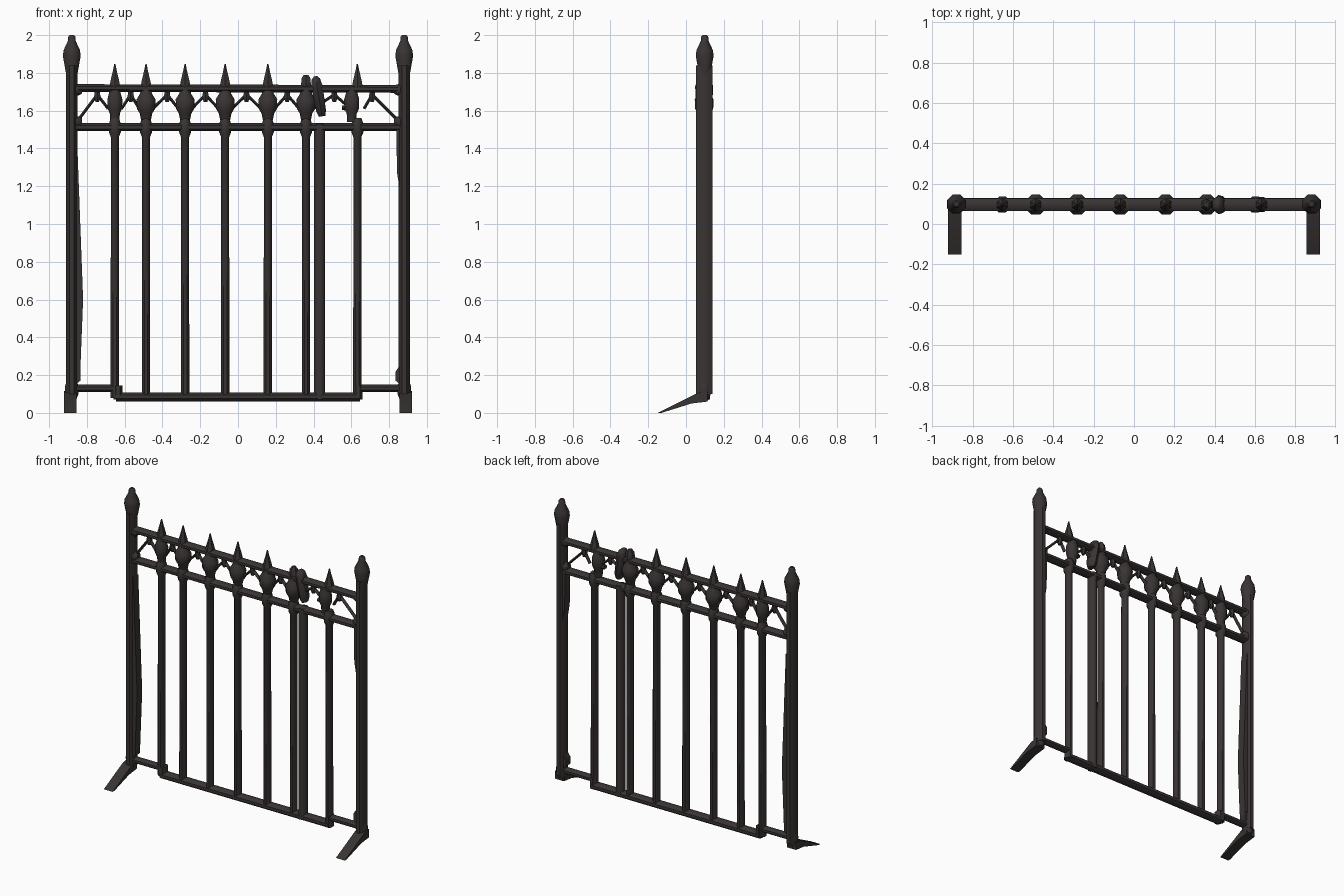
import bpy, math
from mathutils import Vector

cube = bpy.data.objects.get("Cube")
if cube:
    bpy.data.objects.remove(cube)

Y = 0.096  # plane of the fence

iron = bpy.data.materials.new("dark iron")
iron.use_nodes = True
COLOUR = (0.042, 0.034, 0.034, 1)
iron.diffuse_color = COLOUR
bsdf = iron.node_tree.nodes["Principled BSDF"]
bsdf.inputs["Base Color"].default_value = COLOUR
bsdf.inputs["Roughness"].default_value = 0.8


def make(name, verts, faces):
    mesh = bpy.data.meshes.new(name)
    mesh.from_pydata(verts, [], faces)
    mesh.materials.append(iron)
    obj = bpy.data.objects.new(name, mesh)
    bpy.context.collection.objects.link(obj)
    bpy.ops.object.select_all(action='DESELECT')
    obj.select_set(True)
    bpy.context.view_layer.objects.active = obj
    bpy.ops.object.shade_smooth_by_angle(angle=math.radians(50))
    return obj


def lathe(name, base, axis, profile, sides=8, depth=1.0):
    """Rings of (distance along axis, radius); depth scales the radius in y."""
    axis = Vector(axis).normalized()
    side = Vector((0, 1, 0))
    across = side.cross(axis)
    verts, faces = [], []
    for d, r in profile:
        for k in range(sides):
            a = math.tau * (k + 0.5) / sides
            verts.append(Vector(base) + axis * d + across * r * math.cos(a)
                         + side * r * depth * math.sin(a))
    for i in range(len(profile) - 1):
        for k in range(sides):
            n = (k + 1) % sides
            faces.append((i * sides + k, i * sides + n,
                          (i + 1) * sides + n, (i + 1) * sides + k))
    faces.append(tuple(reversed(range(sides))))
    last = (len(profile) - 1) * sides
    faces.append(tuple(range(last, last + sides)))
    return make(name, verts, faces)


def rod(name, a, b, radius, depth=1.0, sides=8):
    """Straight rod between two (x, z) points in the fence plane."""
    a, b = Vector((a[0], Y, a[1])), Vector((b[0], Y, b[1]))
    return lathe(name, a, b - a, [(0, radius), ((b - a).length, radius)], sides, depth)


def prism(name, outline, half, x=None):
    """Extrude (x, z) in y, or (y, z) in x when x is given."""
    n = len(outline)
    if x is None:
        verts = [(p, Y + s * half, z) for s in (-1, 1) for p, z in outline]
    else:
        verts = [(x + s * half, p, z) for s in (1, -1) for p, z in outline]
    faces = [tuple(range(n)), tuple(reversed(range(n, 2 * n)))]
    faces += [(k, k + n, (k + 1) % n + n, (k + 1) % n) for k in range(n)]
    return make(name, verts, faces)


# Posts with finials, collars, feet and gussets
for side, label in ((-1, "right"), (1, "left")):
    x = side * 0.88
    lathe(label + "_post", (x, Y, 0), (0, 0, 1),
          [(0.1, 0.033), (1.84, 0.033)], depth=1.45)
    lathe(label + "_finial", (x, Y + 0.003, 0), (0, 0, 1),
          [(1.78, 0.03), (1.89, 0.051), (1.92, 0.047), (1.97, 0.022),
           (1.99, 0.021), (2.0, 0.013)])
    lathe(label + "_collar", (x, Y, 0), (0, 0, 1),
          [(0.07, 0.026), (0.1, 0.038), (0.14, 0.039), (0.16, 0.032)])
    prism(label + "_foot", [(-0.15, 0), (-0.13, 0), (0.03, 0.05), (0.115, 0.06),
                            (0.115, 0.115), (0.06, 0.105)], 0.034, side * 0.888)
    prism(label + "_lower_gusset",
          [(side * p, z) for p, z in ((0.87, 0.14), (0.835, 0.17),
                                      (0.835, 0.22), (0.87, 0.27))][::-side], 0.025)
    for z in (1.71, 1.54):
        lathe(label + "_rail_socket", (side * 0.86, Y, z), (-side, 0, 0),
              [(0, 0.036), (0.022, 0.03), (0.035, 0.02)])
    # Short raised piece of the bottom rail
    rod(label + "_bottom_rail_end", (side * 0.9, 0.13), (side * 0.63, 0.13), 0.021, 1.3)
    rod(label + "_bottom_rail_step", (side * 0.635, 0.07), (side * 0.635, 0.145), 0.025, 1.3)

# Uneven fins on the inner faces of the posts
prism("right_post_fin", [(-0.87, 0.2), (-0.835, 0.22), (-0.82, 0.6),
                         (-0.85, 1.4), (-0.87, 1.4)], 0.028)
prism("left_post_fin", [(0.87, 1.1), (0.87, 1.56), (0.838, 1.5), (0.842, 1.27)], 0.028)

# Long rails
rod("upper_rail", (-0.87, 1.72), (0.87, 1.715), 0.022, 1.5)
rod("middle_rail", (-0.87, 1.513), (0.87, 1.513), 0.023, 1.5)
rod("bottom_rail", (-0.645, 0.085), (0.645, 0.085), 0.026, 1.3)

# Upright bars with ball ornaments and spear points
BARS = [-0.652, -0.487, -0.28, -0.068, 0.158, 0.36, 0.632]
for x in BARS:
    short = x == 0.36
    lathe("bar", (x, Y, 0), (0, 0, 1),
          [(0.08, 0.024), (1.46, 0.023), (1.485, 0.034), (1.53, 0.034), (1.56, 0.024)],
          depth=1.2)
    ball_x = x - 0.03 if x == 0.632 else x
    size = 0.8 if x in (-0.652, 0.632) else 1.0
    lathe("ball", (ball_x, Y, 0), (0, 0, 1),
          [(1.54, 0.026), (1.585, 0.036 * size), (1.61, 0.052 * size),
           (1.66, 0.054 * size), (1.69, 0.034), (1.71, 0.03)])
    tip = [(1.73, 0.03), (1.77, 0.028), (1.79, 0.014)] if short else \
          [(1.72, 0.034), (1.76, 0.026), (1.81, 0.012), (1.846, 0.004)]
    lathe("spear_point", (x, Y, 0), (0, 0, 1), tip, 6)

# Thicker latch bar with its leaning leaf
lathe("latch_bar", (0.432, Y, 0), (0, 0, 1), [(0.07, 0.031), (1.53, 0.031)], depth=1.1)
lathe("latch_leaf", (0.445, Y, 1.57), (-0.035, 0, 0.21),
      [(0, 0.02), (0.03, 0.03), (0.16, 0.034), (0.2, 0.026), (0.215, 0.01)], 6, 1.4)

# Zigzag tracery under the upper rail
PEAKS = [-0.745, -0.568, -0.375, -0.172, 0.045, 0.26, 0.51, 0.71]
for i, x in enumerate(PEAKS):
    low_left = (BARS[i - 1] + 0.035, 1.61) if i else (-0.85, 1.545)
    low_right = (BARS[i] - 0.035, 1.61) if i < len(BARS) else (0.85, 1.545)
    rod("tracery", low_left, (x, 1.685), 0.009, 1.5, 6)
    rod("tracery", (x, 1.685), low_right, 0.009, 1.5, 6)
    lathe("tracery_knob", (x, Y, 0), (0, 0, 1),
          [(1.645, 0.01), (1.67, 0.02), (1.71, 0.014)], 6)
rod("tracery_stub", (0.55, 1.615), (0.63, 1.61), 0.014, 1.5, 6)
